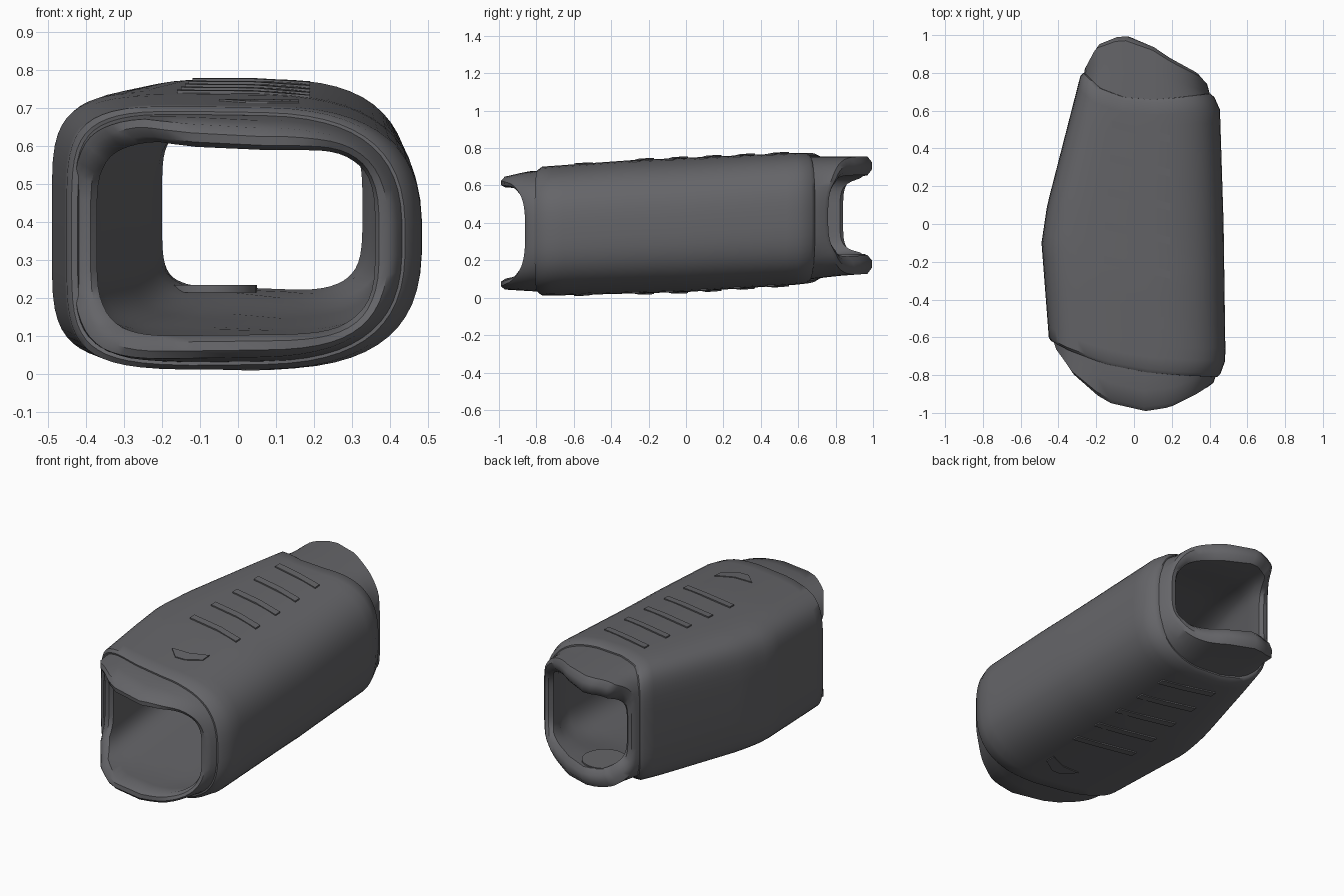
import bpy, bmesh
from math import cos, sin, pi

cube = bpy.data.objects.get("Cube")
if cube:
    bpy.data.objects.remove(cube, do_unlink=True)

grey = bpy.data.materials.new("dark_grey")
grey.use_nodes = True
grey.diffuse_color = (0.13, 0.13, 0.14, 1)
bsdf = grey.node_tree.nodes["Principled BSDF"]
bsdf.inputs["Base Color"].default_value = grey.diffuse_color
bsdf.inputs["Roughness"].default_value = 0.6

# Side, top and bottom contours along the length: (y, value)
RIGHT_X = [(-1, -.42), (-.62, -.45), (-.1, -.49), (.1, -.46), (.8, -.28), (1, -.28)]
LEFT_X = [(-1, .42), (-.87, .43), (-.72, .485), (0, .475), (.62, .455), (.7, .41), (1, .39)]
TOP_Z = [(-1, .66), (-.85, .695), (-.3, .735), (.6, .775), (1, .775)]
BASE_Z = [(-1, .025), (-.75, .01), (0, .03), (.6, .07), (.8, .095), (1, .11)]
WALL_Z = [(-1, .08), (.5, .09), (.8, .12), (1, .12)]


def lerp(table, k):
    """Piecewise linear lookup."""
    if k <= table[0][0]:
        return table[0][1]
    for (a, p), (b, q) in zip(table, table[1:]):
        if k <= b:
            return p + (q - p) * (k - a) / (b - a)
    return table[-1][1]


def spow(c, e):
    return (1 if c >= 0 else -1) * abs(c) ** e


def finish(bm, name, angle):
    bmesh.ops.recalc_face_normals(bm, faces=bm.faces)
    mesh = bpy.data.meshes.new(name)
    bm.to_mesh(mesh)
    bm.free()
    mesh.materials.append(grey)
    ob = bpy.data.objects.new(name, mesh)
    bpy.context.collection.objects.link(ob)
    bpy.ops.object.select_all(action='DESELECT')
    ob.select_set(True)
    bpy.context.view_layer.objects.active = ob
    bpy.ops.object.shade_smooth_by_angle(angle=angle)
    return ob


def shell(name, front, back, inset, wall, flare, sides=56, rows=22):
    """Hollow tube whose end outlines depend on the position across the width."""
    ts = [.012 + .976 * i / rows for i in range(rows + 1)]
    loop = [(t, 0) for t in ts] + [(1, .3), (1, .7)]
    loop += [(t, 1) for t in reversed(ts)] + [(0, .7), (0, .3)]
    bm = bmesh.new()
    grid = []
    for t, d in loop:
        ring = []
        for i in range(sides):
            a = 2 * pi * (i + .5) / sides
            n = 5 if cos(a) < 0 else 2.8 + 1.2 * d * flare
            u, v = spow(cos(a), 2 / n), spow(sin(a), 2 / n)
            y0, y1 = lerp(front, u), lerp(back, u)
            y = y0 + (y1 - y0) * t
            ix = inset + wall * d
            iz = inset + (lerp(WALL_Z, y) - inset if flare else wall) * d
            x0, x1 = lerp(RIGHT_X, y) + ix, lerp(LEFT_X, y) - ix
            z0, z1 = lerp(BASE_Z, y) + iz, lerp(TOP_Z, y) - iz
            ring.append(bm.verts.new(((x0 + x1) / 2 + u * (x1 - x0) / 2, y,
                                      (z0 + z1) / 2 + v * (z1 - z0) / 2)))
        grid.append(ring)
    for j, ring in enumerate(grid):
        nxt = grid[(j + 1) % len(grid)]
        for i in range(sides):
            k = (i + 1) % sides
            bm.faces.new((ring[i], ring[k], nxt[k], nxt[i]))
    return finish(bm, name, .7)


def surface_z(x, y, top):
    """Height of the sleeve surface above or below a point."""
    x0, x1 = lerp(RIGHT_X, y), lerp(LEFT_X, y)
    z0, z1 = lerp(BASE_Z, y), lerp(TOP_Z, y)
    u = (2 * x - x0 - x1) / (x1 - x0)
    n = 5 if u < 0 else 2.8
    v = (1 - min(abs(u), 1) ** n) ** (1 / n)
    return (z0 + z1) / 2 + (v if top else -v) * (z1 - z0) / 2


def plate(name, outline, top, height):
    """Thin raised plate that follows the sleeve."""
    out = 1 if top else -1
    bm = bmesh.new()
    low, high = [[bm.verts.new((x, y, surface_z(x, y, top) + out * h)) for x, y in outline]
                 for h in (-.01, height)]
    bm.faces.new(low)
    bm.faces.new(high)
    for i in range(len(outline)):
        k = (i + 1) % len(outline)
        bm.faces.new((low[i], low[k], high[k], high[i]))
    return finish(bm, name, .5)


# Inner liner with tongues at both ends
shell("inner_liner",
      [(-1, -.62), (-.97, -.68), (-.8, -.8), (-.43, -.93), (0, -1), (.5, -.97), (.85, -.9), (1, -.86)],
      [(-1, .84), (-.82, .95), (-.4, 1), (0, .97), (.43, .88), (.9, .8), (1, .76)],
      .02, .06, 1)

# Outer sleeve
shell("outer_sleeve",
      [(-1, -.62), (-.8, -.67), (-.4, -.74), (0, -.78), (.5, -.8), (1, -.81)],
      [(-1, .8), (-.7, .72), (-.3, .67), (0, .655), (.5, .67), (1, .69)],
      0, .04, 0)

# Grip ribs and arrow marks, above and below
for top in (True, False):
    side = "upper" if top else "lower"
    for i in range(5):
        y = .5 - .18 * i
        x = -.12 - .01 * i
        plate(f"{side}_grip_rib_{i + 1}",
              [(x, y + .05), (.04, y + .01), (.19, y - .03),
               (.19, y - .07), (.04, y - .03), (x, y + .01)], top, .007)
    plate(f"{side}_arrow_mark",
          [(-.05, -.53), (.02, -.6), (.08, -.6), (.16, -.55), (.16, -.49), (.06, -.53)],
          top, .005)

# Small pad on the inside of the lower rear tongue
bpy.ops.mesh.primitive_cylinder_add(vertices=24, radius=.12, depth=.02, location=(-.07, .84, .224))
pad = bpy.context.object
pad.name = "rear_tongue_pad"
pad.data.materials.append(grey)
bpy.ops.object.shade_smooth_by_angle(angle=.6)
